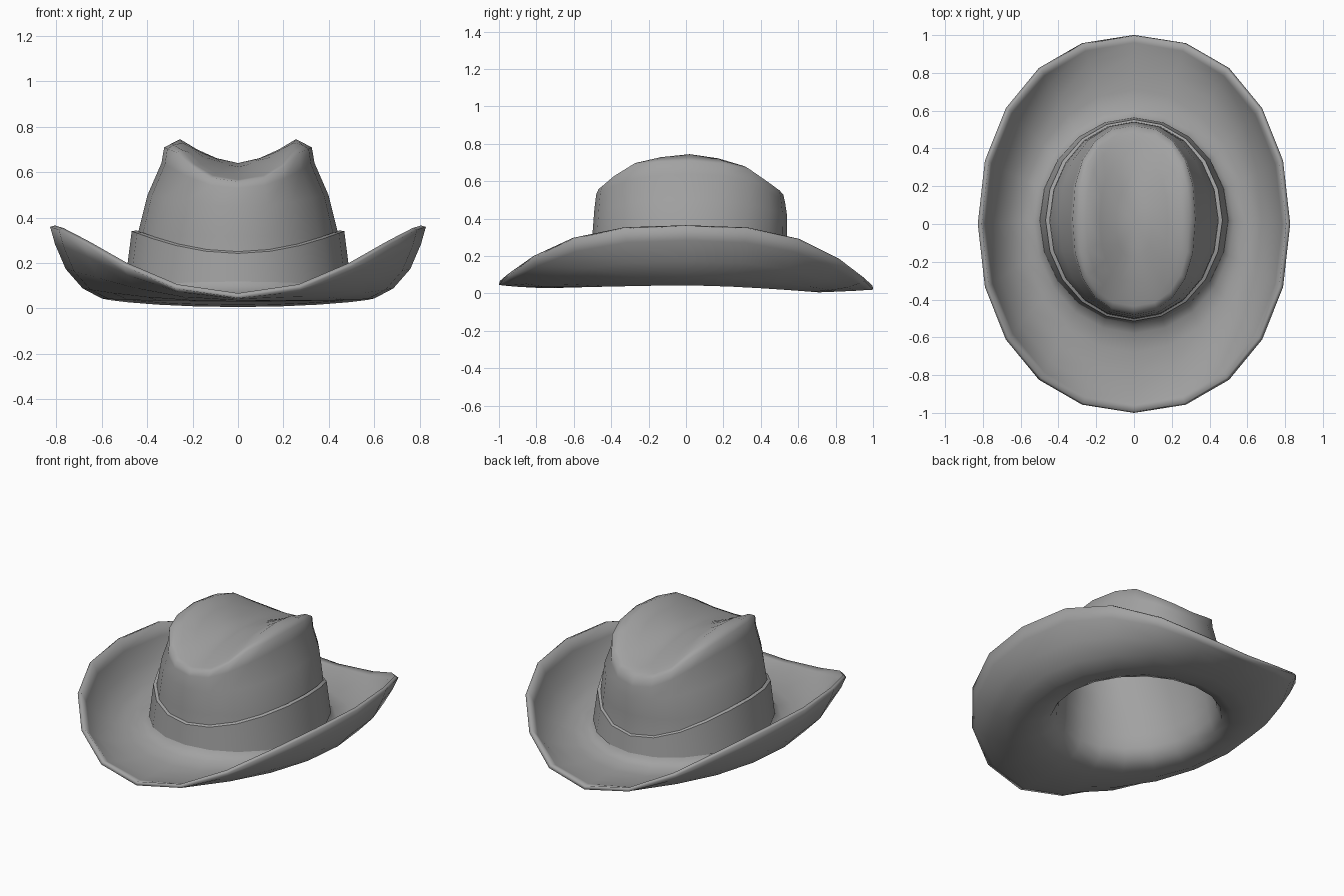
import bpy, bmesh, math

cube = bpy.data.objects.get("Cube")
if cube:
    bpy.data.objects.remove(cube, do_unlink=True)

SIDES = 20

felt = bpy.data.materials.new("grey felt")
felt.use_nodes = True
grey = (0.36, 0.36, 0.36, 1)
felt.diffuse_color = grey
felt.node_tree.nodes["Principled BSDF"].inputs["Base Color"].default_value = grey


def ring(rx, front, back, z_side, z_front, z_back, square=1.0, blend=2.4):
    """Oval loop whose height blends from the sides to the front and back."""
    points = []
    for i in range(SIDES):
        a = 2 * math.pi * i / SIDES
        c, s = math.cos(a), math.sin(a)
        x = rx * math.copysign(abs(c) ** square, c)
        y = (back - front) / 2 + (back + front) / 2 * math.copysign(abs(s) ** square, s)
        z_end = z_back if s > 0 else z_front
        points.append((x, y, z_end + (z_side - z_end) * (1 - abs(s) ** blend)))
    return points


def top_height(x, y):
    """Crown top: arched along y, with a lengthwise crease between two ridges."""
    z = 0.745 - 0.5 * y ** 2 - 1.1 * y ** 4
    t = abs(x) / 0.255
    if t > 1:
        return z - 0.13 * (t - 1)
    return z - 0.105 * (1 - t ** 1.6) * max(0, 1 - (y / 0.5) ** 4)


def top_ring(rx, front, back):
    flat = ring(rx, front, back, 0, 0, 0, 0.85)
    return [(x, y, top_height(x, y)) for x, y, _ in flat]


def loft(name, rings, tip=None, closed=False):
    bm = bmesh.new()
    loops = [[bm.verts.new(p) for p in r] for r in rings]
    pairs = list(zip(loops, loops[1:]))
    if closed:
        pairs.append((loops[-1], loops[0]))
    for lower, upper in pairs:
        for i in range(SIDES):
            j = (i + 1) % SIDES
            bm.faces.new((lower[i], lower[j], upper[j], upper[i]))
    if tip:
        peak = bm.verts.new(tip)
        for i in range(SIDES):
            bm.faces.new((loops[-1][i], loops[-1][(i + 1) % SIDES], peak))
    mesh = bpy.data.meshes.new(name)
    bm.to_mesh(mesh)
    bm.free()
    mesh.materials.append(felt)
    obj = bpy.data.objects.new(name, mesh)
    bpy.context.collection.objects.link(obj)
    bpy.ops.object.select_all(action='DESELECT')
    obj.select_set(True)
    bpy.context.view_layer.objects.active = obj
    return obj


# Brim, crown wall and creased top: one felt shell from the rim inward and up
brim = [
    ring(0.806, 0.995, 0.997, 0.365, 0.067, 0.042, 0.94, 2.8),
    ring(0.785, 0.96, 0.96, 0.29, 0.063, 0.04, 0.95, 2.7),
    ring(0.74, 0.89, 0.90, 0.185, 0.057, 0.036, 0.96, 2.4),
    ring(0.67, 0.79, 0.81, 0.105, 0.052, 0.032, blend=2.0),
    ring(0.595, 0.68, 0.71, 0.065, 0.052, 0.028, blend=1.5),
    ring(0.53, 0.58, 0.61, 0.068, 0.068, 0.036, blend=1.3),
]
wall = [
    ring(0.495, 0.532, 0.567, 0.095, 0.10, 0.065, blend=1.3),
    ring(0.472, 0.508, 0.548, 0.145, 0.145, 0.115),
    ring(0.457, 0.50, 0.54, 0.22, 0.21, 0.19),
    ring(0.443, 0.50, 0.54, 0.32, 0.32, 0.31),
    ring(0.398, 0.49, 0.54, 0.50, 0.45, 0.42, 0.95),
]
top = [
    ring(0.337, 0.48, 0.53, 0.64, 0.53, 0.485, 0.9),
    top_ring(0.325, 0.468, 0.52),
    top_ring(0.295, 0.435, 0.48),
    top_ring(0.255, 0.395, 0.435),
    top_ring(0.18, 0.31, 0.35),
    top_ring(0.095, 0.18, 0.21),
]
hat = loft("hat_shell", brim + wall + top, tip=(0, 0.015, top_height(0, 0.015)))

# The felt is thickest round the head and thinner at the brim and top
weights = hat.vertex_groups.new(name="thickness")
start = 0
for rings, weight in ((brim, 0.55), (wall, 1.0), (top, 0.4)):
    end = start + len(rings) * SIDES
    weights.add(list(range(start, end)), weight, 'REPLACE')
    start = end
weights.add([start], 0.4, 'REPLACE')
shell = hat.modifiers.new("felt thickness", 'SOLIDIFY')
shell.thickness = 0.04
shell.offset = -1
shell.vertex_group = weights.name
bpy.ops.object.shade_smooth_by_angle(angle=math.radians(75))

# Hat band hugging the base of the crown, narrowest at the back
loft("hat_band", [
    ring(0.499, 0.525, 0.565, 0.10, 0.118, 0.085),
    ring(0.468, 0.514, 0.553, 0.34, 0.242, 0.185, blend=2.1),
    ring(0.446, 0.502, 0.541, 0.343, 0.25, 0.192, blend=2.1),
    ring(0.465, 0.50, 0.54, 0.12, 0.13, 0.10),
], closed=True)
bpy.ops.object.shade_smooth_by_angle(angle=math.radians(40))
